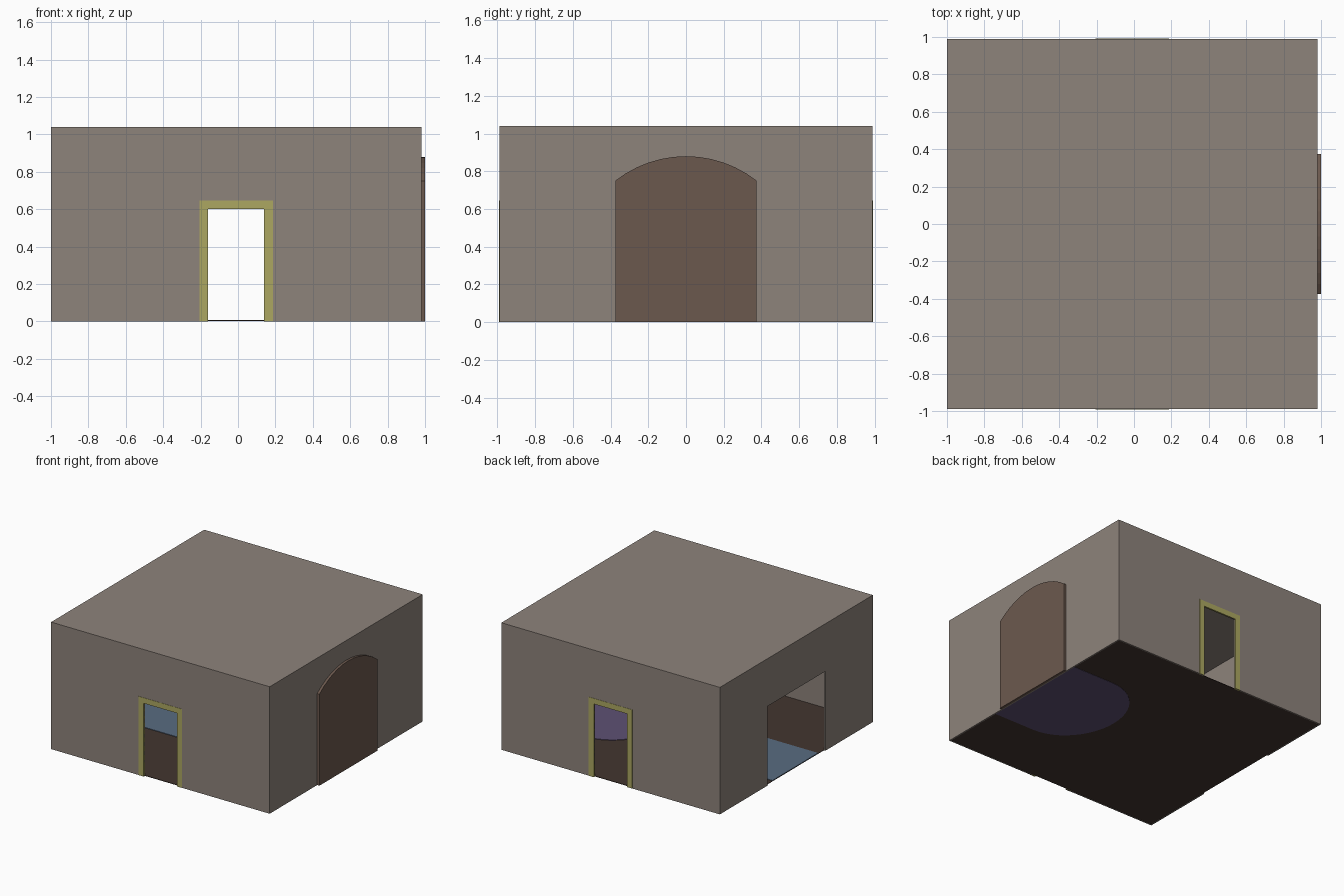
import bpy, bmesh, math

if "Cube" in bpy.data.objects:
    bpy.data.objects.remove(bpy.data.objects["Cube"])


def material(name, srgb):
    m = bpy.data.materials.new(name)
    m.diffuse_color = tuple(c ** 2.2 for c in srgb) + (1,)
    m.use_nodes = True
    m.node_tree.nodes["Principled BSDF"].inputs["Base Color"].default_value = m.diffuse_color
    return m


wall = material("plaster", (0.55, 0.51, 0.48))
brown = material("dark_wood", (0.42, 0.35, 0.31))
floor_mat = material("floor_brown", (0.27, 0.22, 0.20))
yellow = material("trim_yellow", (0.67, 0.65, 0.38))
blue = material("mat_blue", (0.35, 0.42, 0.50))
purple = material("mat_purple", (0.37, 0.32, 0.45))


def prism(name, pts, axis, t0, t1, mat):
    """Extrude a 2D outline between t0 and t1 along the given axis."""
    place = {"x": lambda a, b, t: (t, a, b),
             "y": lambda a, b, t: (a, t, b),
             "z": lambda a, b, t: (a, b, t)}[axis]
    bm = bmesh.new()
    lo = [bm.verts.new(place(a, b, t0)) for a, b in pts]
    hi = [bm.verts.new(place(a, b, t1)) for a, b in pts]
    bm.faces.new(lo)
    bm.faces.new(hi)
    n = len(pts)
    for i in range(n):
        j = (i + 1) % n
        bm.faces.new((lo[i], lo[j], hi[j], hi[i]))
    bmesh.ops.recalc_face_normals(bm, faces=bm.faces)
    me = bpy.data.meshes.new(name)
    bm.to_mesh(me)
    bm.free()
    me.materials.append(mat)
    ob = bpy.data.objects.new(name, me)
    bpy.context.collection.objects.link(ob)
    return ob


def rect(a0, a1, b0, b1):
    return [(a0, b0), (a1, b0), (a1, b1), (a0, b1)]


def doorway(a0, a1, h, o0, o1, oh):
    """Upright outline with an opening cut from the bottom edge."""
    return [(a0, 0), (o0, 0), (o0, oh), (o1, oh), (o1, 0), (a1, 0), (a1, h), (a0, h)]


X0, X1, Y, H, T = -1.0, 0.98, 0.99, 1.04, 0.01

# front and back walls with yellow door trims
for side, s in (("front", -1), ("back", 1)):
    prism(side + "_wall", doorway(X0, X1, H - T, -0.16, 0.14, 0.6),
          "y", s * Y, s * (Y - T), wall)
    prism(side + "_door_trim", doorway(-0.207, 0.187, 0.645, -0.16, 0.14, 0.6),
          "y", s * (Y + 0.002), s * (Y - T - 0.002), yellow)

# side walls: wide opening on the left, solid on the right
yi = Y - T
prism("left_wall", doorway(-yi, yi, H - T, -0.375, 0.375, 0.65), "x", X0, X0 + T, wall)
prism("right_wall", rect(-yi, yi, 0, H - T), "x", X1 - T, X1, wall)

# roof and floor
prism("roof", rect(X0, X1, -Y, Y), "z", H - T, H, wall)
prism("floor", rect(X0 + T, X1 - T, -yi, yi), "z", 0.002, 0.006, floor_mat)

# arched panel on the right wall
half, spring, rise = 0.375, 0.75, 0.13
r = (half ** 2 + rise ** 2) / (2 * rise)
span = math.asin(half / r)
arch = [(-half, 0), (half, 0)]
for i in range(13):
    a = span * (1 - i / 6)
    arch.append((r * math.sin(a), spring + rise - r + r * math.cos(a)))
prism("arched_panel", arch, "x", X1, 1.0, brown)

# blue mat inside the wide opening
prism("blue_mat", rect(X0 + T, -0.28, -0.295, 0.295), "z", 0.004, 0.010, blue)

# purple round-ended mat inside the arched panel
mat_pts = [(X1 - T, -0.46), (X1 - T, 0.46)]
for i in range(25):
    a = math.pi / 2 + math.pi * i / 24
    mat_pts.append((0.6 + 0.4 * math.cos(a), 0.46 * math.sin(a)))
prism("purple_mat", mat_pts, "z", 0.0, 0.010, purple)
